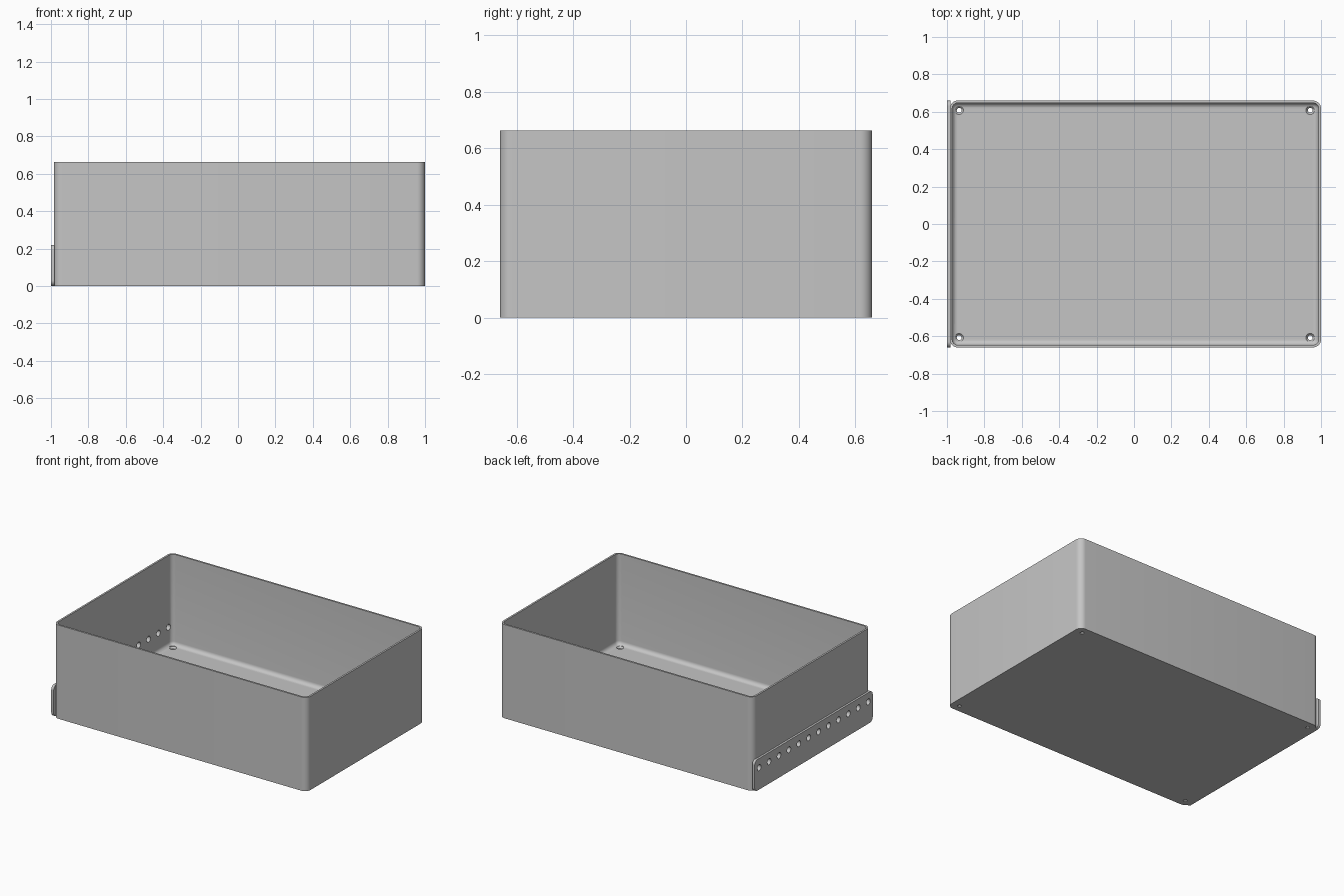
import bpy, bmesh, math
from mathutils import Matrix

if "Cube" in bpy.data.objects:
    bpy.data.objects.remove(bpy.data.objects["Cube"])

LEFT, RIGHT, HALF_Y, HEIGHT = -0.985, 1.0, 0.66, 0.663
WALL, FLOOR, CORNER, FILLET = 0.013, 0.02, 0.043, 0.028

grey = bpy.data.materials.new("grey plastic")
grey.use_nodes = True
colour = (0.56, 0.56, 0.56, 1)
grey.diffuse_color = colour
grey.node_tree.nodes["Principled BSDF"].inputs["Base Color"].default_value = colour


def rounded_rect(x0, x1, y0, y1, r, steps=8):
    """Counter-clockwise outline of a rectangle with round corners."""
    pts = []
    corners = [(x1 - r, y1 - r), (x0 + r, y1 - r), (x0 + r, y0 + r), (x1 - r, y0 + r)]
    for q, (cx, cy) in enumerate(corners):
        for i in range(steps + 1):
            a = (q + i / steps) * math.pi / 2
            pts.append((cx + r * math.cos(a), cy + r * math.sin(a)))
    return pts


def loft(bm, rings):
    """Skin a list of equal rings and cap both ends."""
    loops = [[bm.verts.new(p) for p in ring] for ring in rings]
    for a, b in zip(loops, loops[1:]):
        for i in range(len(a)):
            j = (i + 1) % len(a)
            bm.faces.new((a[i], a[j], b[j], b[i]))
    bm.faces.new(loops[0][::-1])
    bm.faces.new(loops[-1])


def make_object(name, bm):
    bmesh.ops.recalc_face_normals(bm, faces=bm.faces)
    mesh = bpy.data.meshes.new(name)
    bm.to_mesh(mesh)
    bm.free()
    mesh.materials.append(grey)
    obj = bpy.data.objects.new(name, mesh)
    bpy.context.collection.objects.link(obj)
    return obj


def cut(obj, cutter):
    bpy.ops.object.select_all(action='DESELECT')
    bpy.context.view_layer.objects.active = obj
    obj.select_set(True)
    mod = obj.modifiers.new("holes", 'BOOLEAN')
    mod.operation, mod.solver, mod.object = 'DIFFERENCE', 'EXACT', cutter
    bpy.ops.object.modifier_apply(modifier=mod.name)
    bpy.ops.object.shade_smooth_by_angle(angle=math.radians(30))


# Open box: outer wall, rim, inner wall, filleted floor
def box_ring(inset, z):
    outline = rounded_rect(LEFT + inset, RIGHT - inset, -HALF_Y + inset,
                           HALF_Y - inset, CORNER - inset)
    return [(x, y, z) for x, y in outline]


rings = [box_ring(0, 0), box_ring(0, HEIGHT), box_ring(WALL, HEIGHT)]
for i in range(7):
    a = i / 6 * math.pi / 2
    rings.append(box_ring(WALL + FILLET * (1 - math.cos(a)),
                          FLOOR + FILLET * (1 - math.sin(a))))
bm = bmesh.new()
loft(bm, rings)
box = make_object("open_box", bm)

# Mounting strip on the side wall
bm = bmesh.new()
outline = rounded_rect(-HALF_Y, HALF_Y, 0, 0.22, 0.03)
loft(bm, [[(x, y, z) for y, z in outline] for x in (-1.0, LEFT + 0.004)])
strip = make_object("mounting_strip", bm)

# Cutters: countersunk floor holes and a row of side holes
bm = bmesh.new()
profile = [(0.013, -0.05), (0.013, 0.008), (0.023, FLOOR), (0.023, 0.07)]
for cx in (-0.935, 0.942):
    for cy in (-0.608, 0.608):
        loft(bm, [[(cx + r * math.cos(k * math.tau / 24),
                    cy + r * math.sin(k * math.tau / 24), z) for k in range(24)]
                  for r, z in profile])
for i in range(12):
    place = Matrix.Translation((-0.985, -0.61 + i * 1.22 / 11, 0.155))
    bmesh.ops.create_cone(bm, cap_ends=True, segments=24, radius1=0.021, radius2=0.021,
                          depth=0.1, matrix=place @ Matrix.Rotation(math.pi / 2, 4, 'Y'))
cutter = make_object("hole_cutter", bm)
cutter.hide_render = True

cut(box, cutter)
cut(strip, cutter)
bpy.data.objects.remove(cutter)
